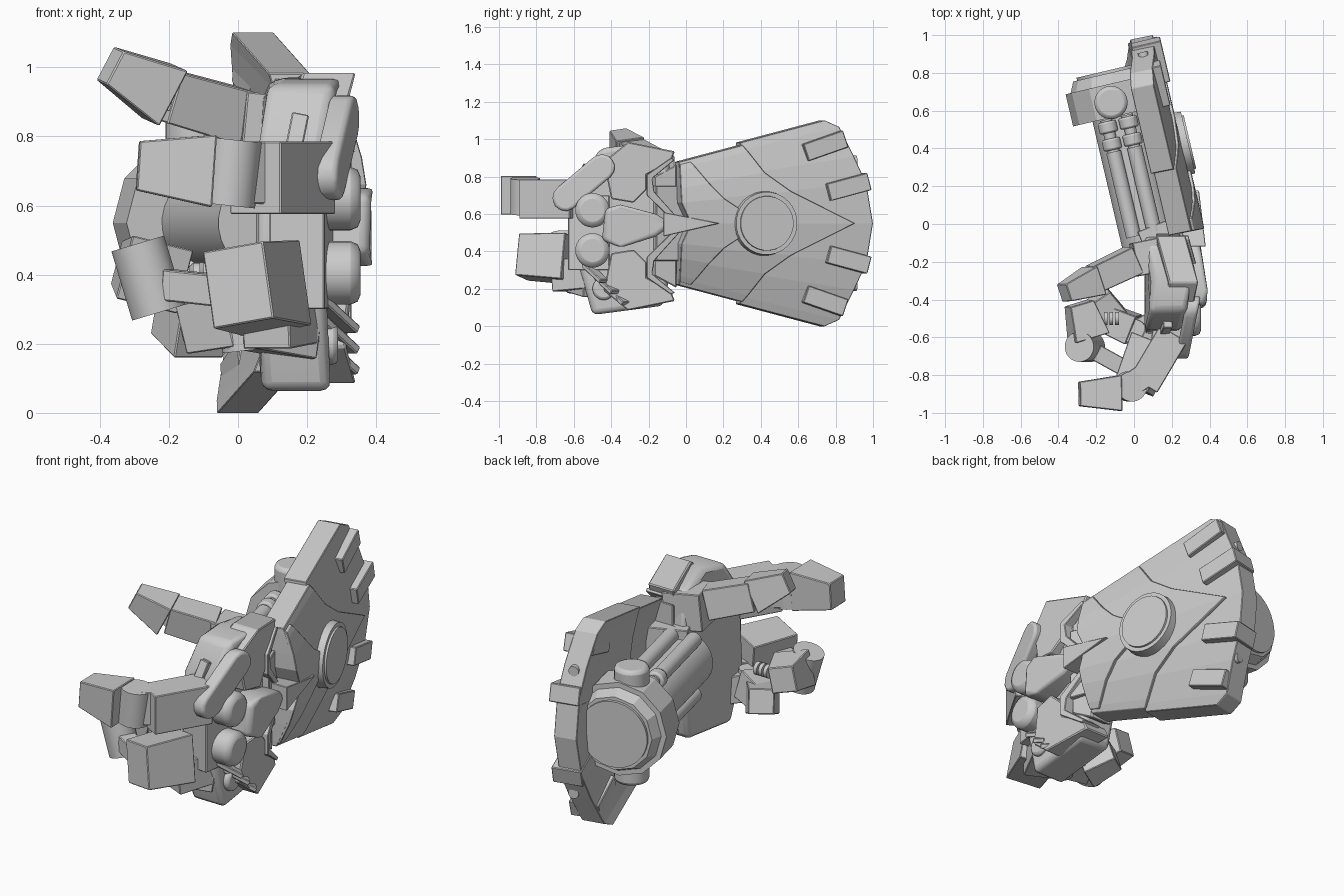
import bpy, bmesh, math
from mathutils import Vector, Matrix

cube = bpy.data.objects.get("Cube")
if cube:
    bpy.data.objects.remove(cube)

MID = 0.55      # height of the arm centre line
SLOPE = -0.235  # sideways drift of the forearm along y


def finish(name, bm, bevel=0.0, smooth=False, segments=1):
    bmesh.ops.recalc_face_normals(bm, faces=bm.faces)
    mesh = bpy.data.meshes.new(name)
    bm.to_mesh(mesh)
    bm.free()
    ob = bpy.data.objects.new(name, mesh)
    bpy.context.collection.objects.link(ob)
    if bevel:
        mod = ob.modifiers.new("Bevel", 'BEVEL')
        mod.width, mod.segments = bevel, segments
        mod.limit_method = 'ANGLE'
    if smooth:
        bpy.ops.object.select_all(action='DESELECT')
        ob.select_set(True)
        bpy.context.view_layer.objects.active = ob
        bpy.ops.object.shade_smooth_by_angle(angle=math.radians(35))
    return ob


def frame(a, b, up=(0, 0, 1)):
    """Matrix at the midpoint with z along a-b and y near up."""
    a, b = Vector(a), Vector(b)
    z = (b - a).normalized()
    x = Vector(up).cross(z).normalized()
    y = z.cross(x)
    rot = Matrix((x, y, z)).transposed().to_4x4()
    return Matrix.Translation((a + b) / 2) @ rot, (b - a).length


def block(name, a, b, size, taper=1.0, up=(0, 0, 1), bevel=0.004):
    """Box from a to b, size = (sideways, upward), scaled by taper at b."""
    m, length = frame(a, b, up)
    bm = bmesh.new()
    bmesh.ops.create_cube(bm, size=1)
    for v in bm.verts:
        k = taper if v.co.z > 0 else 1
        v.co = (v.co.x * size[0] * k, v.co.y * size[1] * k, v.co.z * length)
    bm.transform(m)
    return finish(name, bm, bevel)


def rod(name, a, b, r, r2=None, sides=28, bevel=0.0, up=(0.3, 0.2, 1)):
    m, length = frame(a, b, up)
    bm = bmesh.new()
    bmesh.ops.create_cone(bm, cap_ends=True, segments=sides, radius1=r,
                          radius2=r if r2 is None else r2, depth=length)
    bm.transform(m)
    return finish(name, bm, bevel, sides > 14, 2)


def slab(name, pts, inner, outer, bevel=0.006, smooth=False):
    """Prism with a (y, z) outline between two side-surface functions of y."""
    bm = bmesh.new()
    lo = [bm.verts.new((inner(y), y, z)) for y, z in pts]
    hi = [bm.verts.new((outer(y), y, z)) for y, z in pts]
    bm.faces.new(lo)
    bm.faces.new(hi)
    for i in range(len(pts)):
        j = (i + 1) % len(pts)
        bm.faces.new((lo[i], lo[j], hi[j], hi[i]))
    return finish(name, bm, bevel, smooth, 3 if smooth else 1)


def mirrored(pts):
    """Reflect across the hand's centre line, a little below the arm's."""
    return [(y, 2 * MID - 0.03 - z) for y, z in pts]


# Forearm shield: overlapping curved plates with chevron edges
def half_height(y):
    return 0.33 + 0.265 * (y + 0.05)


def surface(y, t):
    return 0.335 + SLOPE * y - 0.08 * t * t + 0.022 * t


def lerp_table(table, t):
    t = abs(t)
    for (t0, y0), (t1, y1) in zip(table, table[1:]):
        if t <= t1:
            return y0 + (y1 - y0) * (t - t0) / (t1 - t0)
    return table[-1][1]


def shield_plate(name, front, back, lift, grow, thick=0.12):
    rows = [-1, -0.9, -0.6, -0.35, 0, 0.35, 0.6, 0.9, 1]
    bm = bmesh.new()
    rings = []
    for t in rows:
        y0, y1 = lerp_table(front, t), lerp_table(back, t)
        ring = []
        for y, n in ((y0, lift), (y1, lift), (y1, lift - thick), (y0, lift - thick)):
            z = MID + t * (half_height(y) + grow)
            ring.append(bm.verts.new((surface(y, t) + n, y + n * 0.2, z)))
        rings.append(ring)
    for a, b in zip(rings, rings[1:]):
        for i in range(4):
            j = (i + 1) % 4
            bm.faces.new((a[i], a[j], b[j], b[i]))
    bm.faces.new(rings[0])
    bm.faces.new(rings[-1])
    return finish(name, bm, 0.003)


wrist_edge = [(0, 0.02), (0.35, -0.03), (1, -0.04)]
first_step = [(0, 0.4), (0.35, 0.2), (0.6, 0.12), (1, 0.02)]
second_step = [(0, 0.9), (0.35, 0.56), (0.6, 0.42), (1, 0.3)]
rear_edge = [(0, 1.0), (0.35, 0.965), (0.9, 0.82), (1, 0.74)]
shield_plate("shield_front_plate", wrist_edge, first_step, 0.032, -0.02)
shield_plate("shield_middle_plate", wrist_edge, second_step, 0.016, -0.004)
shield_plate("shield_rear_plate", [(0, 0.3), (1, 0.29)], rear_edge, 0.0, 0.012)


# Shield boss
def out(y, z, n):
    return (surface(y, 0) + n, y + 0.235 * n, z)


rod("shield_boss_ring", out(0.42, MID, -0.05), out(0.42, MID, 0.05), 0.178, 0.168)
rod("shield_boss_disc", out(0.42, MID, 0.02), out(0.42, MID, 0.06), 0.15, 0.145)

# Edge clips and small pegs, mirrored above and below
for s, side in ((1, "upper"), (-1, "lower")):
    for label, y, dz, tilt in (("outer", 0.73, 0.415, 0.35), ("inner", 0.855, 0.195, 0.27)):
        z = MID + s * dz
        x = surface(y, s * dz / half_height(y)) - 0.045
        d = Vector((SLOPE, 1, s * tilt)).normalized() * 0.115
        c = Vector((x, y, z))
        block(f"{side}_{label}_clip", c - d, c + d, (0.16, 0.095))
    pz = MID + s * 0.335
    rod(f"{side}_peg", (0.08, 0.78, pz), (0.045, 0.91, pz), 0.027, sides=16)


# Forearm barrel
def axis(y, n=0.0, dz=0.0):
    return (-0.08 + SLOPE * (y - 0.6) + n, y + 0.235 * n, MID + dz)


rod("forearm_core", axis(-0.12), axis(0.6), 0.15)
rod("elbow_collar", axis(0.575), axis(0.745), 0.255, sides=12, up=(0, 0, 1))
rod("elbow_rear_ring", axis(0.74), axis(0.8), 0.23, 0.2, sides=12, up=(0, 0, 1))
rod("elbow_cap", axis(0.78), axis(0.815), 0.18)
rod("elbow_pivot", axis(0.65, -0.03, -0.315), axis(0.65, -0.03, 0.315), 0.088, bevel=0.02)

# Pistons along the barrel
for s in (1, -1):
    for n in (-0.075, 0.035):
        dz = s * (0.15 if n < 0 else 0.165)
        tag = ("upper" if s > 0 else "lower") + ("_inner" if n < 0 else "_outer")
        rod(tag + "_piston", axis(-0.05, n, dz), axis(0.4, n, dz), 0.04)
        rod(tag + "_piston_neck", axis(0.38, n, dz), axis(0.57, n, dz), 0.032)
        for y in (0.41, 0.5):
            rod(tag + "_piston_band", axis(y, n, dz), axis(y + 0.06, n, dz), 0.05, bevel=0.01)


# Hand: palm core and layered armour on its back
def hand(y):
    return 0.35 - 0.28 * abs(y + 0.32)


palm = [(-0.5, 0.06), (-0.12, 0.11), (-0.06, 0.4), (-0.06, 0.7), (-0.1, 0.92),
        (-0.3, 0.97), (-0.46, 0.95), (-0.56, 0.78), (-0.58, 0.35)]
slab("palm", palm, lambda y: hand(y) - 0.23, lambda y: hand(y) - 0.03, 0.03, True)

panel = [(-0.4, 0.68), (-0.44, 0.88), (-0.31, 0.985), (-0.06, 0.935), (-0.08, 0.88),
         (-0.21, 0.81), (-0.21, 0.73), (-0.28, 0.66)]
rear_panel = [(-0.17, 0.8), (-0.05, 0.865), (-0.05, 0.62), (-0.17, 0.72)]
trim = [(-0.06, 0.89), (-0.18, 0.79), (-0.17, 0.72), (-0.04, 0.575), (-0.05, 0.545),
        (-0.21, 0.7), (-0.21, 0.81), (-0.08, 0.9)]
for side, flip in (("upper", list), ("lower", mirrored)):
    slab(side + "_hand_panel", flip(panel), lambda y: hand(y) - 0.16, lambda y: hand(y) - 0.005)
    slab(side + "_hand_rear_panel", flip(rear_panel), lambda y: hand(y) - 0.16, lambda y: hand(y) - 0.03)
    slab(side + "_hand_trim", flip(trim), lambda y: hand(y) - 0.1, lambda y: hand(y) + 0.01, 0.003)

wedge = [(-0.45, 0.46), (-0.43, 0.63), (-0.35, 0.65), (-0.16, 0.6), (-0.07, 0.545),
         (-0.16, 0.48), (-0.35, 0.42)]
slab("hand_wedge", wedge, lambda y: 0.2, lambda y: hand(y) + 0.06, 0.025, True)
slab("wrist_spike", [(-0.12, 0.61), (0.18, MID), (-0.12, 0.48)],
     lambda y: 0.25, lambda y: 0.38 - 0.2 * max(y, 0), 0.003)
block("wrist_block", (0.12, 0.0, MID), (0.2, -0.2, MID), (0.22, 0.4))

# Knuckles
for label, z in (("upper", 0.62), ("lower", 0.405)):
    rod(label + "_knuckle", (0.14, -0.5, z), (0.355, -0.5, z), 0.092, bevel=0.03)
block("knuckle_bridge", (0.2, -0.4, 0.5), (0.17, -0.62, 0.5), (0.16, 0.4))

# Long flap beside the upper knuckle, with a thin blade inside it
flap = []
for cy, cz, start in ((-0.45, 0.85, -50), (-0.645, 0.685, 130)):
    for k in range(7):
        a = math.radians(start + k * 30)
        flap.append((cy + 0.07 * math.cos(a), cz + 0.07 * math.sin(a)))
slab("upper_flap", flap, lambda y: 0.36 + 0.2 * y, lambda y: 0.43 + 0.2 * y, 0.015, True)
block("upper_blade", (0.15, -0.59, 0.71), (0.18, -0.53, 0.86), (0.05, 0.04), up=(0, 1, 0))

# Thumb
block("thumb_base", (0.2, -0.15, 0.81), (0.0, -0.19, 0.83), (0.18, 0.2))
block("thumb_middle", (0.0, -0.19, 0.86), (-0.21, -0.29, 0.92), (0.15, 0.16), 0.95, (0.35, 0, 1))
rod("thumb_joint", (-0.18, -0.34, 0.92), (-0.2, -0.24, 0.92), 0.05)
block("thumb_tip", (-0.21, -0.3, 0.92), (-0.37, -0.365, 1.005), (0.16, 0.18), 0.6, (0.45, 0, 1))

# Extended forefinger
block("forefinger_base", (0.21, -0.58, 0.68), (0.05, -0.85, 0.68), (0.17, 0.21))
rod("forefinger_joint", (-0.03, -0.86, 0.6), (-0.01, -0.86, 0.79), 0.08)
block("forefinger_middle", (0.06, -0.8, 0.695), (-0.06, -0.88, 0.695), (0.13, 0.18))
block("forefinger_tip", (-0.07, -0.895, 0.7), (-0.29, -0.9, 0.715), (0.19, 0.21), 0.68)

# Curled middle finger
block("middle_finger_base", (0.18, -0.48, 0.29), (0.08, -0.69, 0.27), (0.15, 0.17))
block("middle_finger_middle", (0.1, -0.62, 0.36), (0.0, -0.87, 0.37), (0.21, 0.25), 0.9, (-0.1, 0.2, 1))
block("middle_finger_link", (-0.02, -0.78, 0.35), (-0.2, -0.68, 0.37), (0.09, 0.09))
rod("middle_finger_joint", (-0.23, -0.65, 0.29), (-0.29, -0.65, 0.49), 0.08)
block("middle_finger_tip", (-0.24, -0.6, 0.4), (-0.29, -0.42, 0.42), (0.19, 0.19), 0.7, (0.25, 0, 1))

# Curled small finger
block("small_finger_base", (0.2, -0.48, 0.23), (0.03, -0.58, 0.26), (0.15, 0.15))
rod("small_finger_joint", (0.02, -0.57, 0.18), (0.0, -0.57, 0.35), 0.065)
block("small_finger_middle", (0.0, -0.56, 0.28), (-0.14, -0.5, 0.25), (0.16, 0.16), 0.9, (-0.4, 0, 1))
block("small_finger_tip", (-0.1, -0.52, 0.24), (-0.19, -0.38, 0.29), (0.17, 0.17), 0.75)
for k in range(3):
    x = -0.16 + 0.03 * k
    rod("finger_coil", (x, -0.5, 0.4), (x + 0.02, -0.5, 0.4), 0.035, sides=16)

# Loose linkage bars by the lower knuckles
for k in range(3):
    dy, dz = 0.06 * k, -0.06 * k
    block("linkage_bar", (0.19, -0.58 + dy, 0.37 + dz), (0.33, -0.44 + dy, 0.24 + dz), (0.06, 0.025))
rod("linkage_pivot", (0.12, -0.44, 0.2), (0.29, -0.44, 0.2), 0.06, bevel=0.015)
